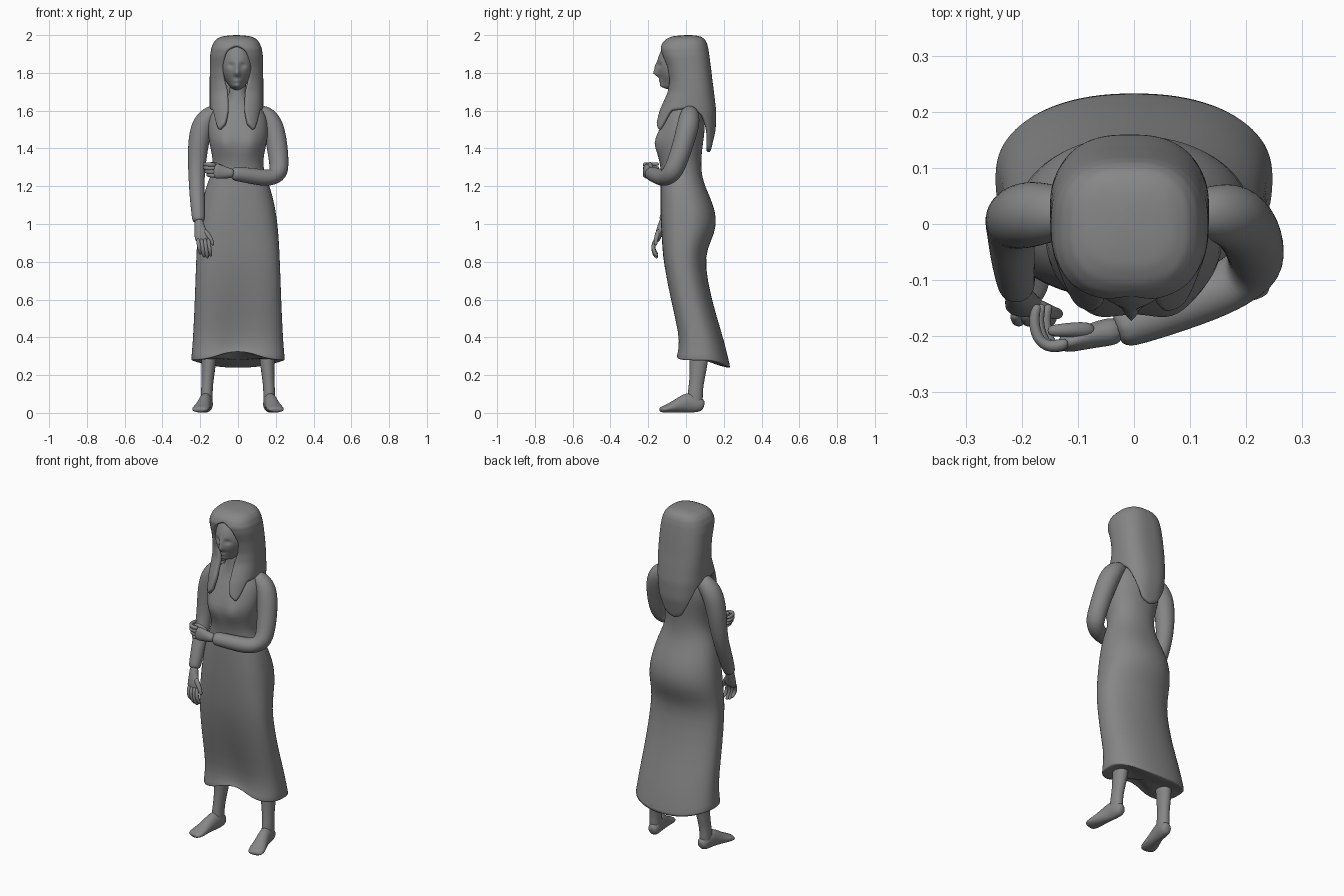
import bpy, bmesh, math
from mathutils import Vector

grey = bpy.data.materials.new("dark_grey")
grey.diffuse_color = (.24, .24, .24, 1)


def finish(name, bm, subsurf=0, thick=0):
    bmesh.ops.remove_doubles(bm, verts=bm.verts, dist=0.0005)
    bmesh.ops.recalc_face_normals(bm, faces=bm.faces)
    for f in bm.faces:
        f.smooth = True
    me = bpy.data.meshes.new(name)
    bm.to_mesh(me)
    bm.free()
    me.materials.append(grey)
    ob = bpy.data.objects.new(name, me)
    bpy.context.collection.objects.link(ob)
    if thick:
        m = ob.modifiers.new("thickness", "SOLIDIFY")
        m.thickness, m.offset = thick, -1
    if subsurf:
        m = ob.modifiers.new("smooth", "SUBSURF")
        m.levels = m.render_levels = subsurf
    return ob


def skin(bm, rings, closed=True):
    vs = [[bm.verts.new(p) for p in r] for r in rings]
    n = len(vs[0])
    for a, b in zip(vs, vs[1:]):
        for i in range(n if closed else n - 1):
            j = (i + 1) % n
            bm.faces.new((a[i], a[j], b[j], b[i]))
    return vs


def tube(name, pts, ref=(0, 1, 0), n=10):
    """Limb along points (x, y, z, side radius[, other radius])."""
    P = [Vector(p[:3]) for p in pts]
    rings = []
    for i, p in enumerate(pts):
        t = (P[min(i + 1, len(P) - 1)] - P[max(i - 1, 0)]).normalized()
        u = t.cross(Vector(ref)).normalized()
        w = u.cross(t)
        ra, rb = p[3] * 1.06, p[-1] * 1.06
        rings.append([P[i] + u * ra * math.cos(k * math.tau / n) + w * rb * math.sin(k * math.tau / n)
                      for k in range(n)])
    bm = bmesh.new()
    vs = skin(bm, rings)
    bm.faces.new(vs[0])
    bm.faces.new(vs[-1])
    return finish(name, bm, 2)


def interp(tab, t, c=1):
    tab = sorted(tab)
    if t <= tab[0][0]:
        return tab[0][c]
    for a, b in zip(tab, tab[1:]):
        if t <= b[0]:
            return a[c] + (b[c] - a[c]) * (t - a[0]) / (b[0] - a[0])
    return tab[-1][c]


def spow(v, e):
    return math.copysign(abs(v) ** e, v)


def gauss(*terms):
    return math.exp(-sum((d / s) ** 2 for d, s in terms))


# dress with neck: z, half width, front y, back y
body = [(1.78, .042, -.08, .02), (1.69, .044, -.075, .04), (1.65, .065, -.085, .06),
        (1.62, .12, -.09, .085), (1.57, .155, -.115, .098), (1.49, .16, -.145, .1),
        (1.43, .153, -.162, .09), (1.37, .138, -.15, .083), (1.31, .131, -.135, .08),
        (1.25, .147, -.132, .085), (1.19, .172, -.135, .105), (1.11, .192, -.135, .142),
        (1.03, .206, -.134, .163), (.95, .214, -.13, .152), (.87, .219, -.125, .112),
        (.78, .223, -.118, .1), (.6, .229, -.09, .135), (.42, .237, -.048, .19),
        (.34, .243, -.05, .212), (.275, .249, -.062, .236)]
rings = []
for z, rx, yf, yb in body:
    ring, low = [], max(0, min(1, (.8 - z) / .4))
    hip = max(0, min(1, (1.25 - z) / .25))
    for k in range(44):
        a = k * math.tau / 44
        e = 2 / (2.2 + (.7 * hip if math.sin(a) < 0 else -.15 * hip + .15 * low))
        x = rx * spow(math.cos(a), e)
        y = (yf + yb) / 2 + (yb - yf) / 2 * spow(math.sin(a), e)
        dz = 0
        if math.sin(a) < 0:      # bust, and the hollow between the legs
            for s in (-1, 1):
                y -= .024 * gauss((x - s * .07, .045), (z - 1.43, .05))
            y += .03 * low * gauss((x, .09))
        if z < .3:               # wavy hem
            dz = .05 * gauss((x, .14)) * max(0, -math.sin(a)) - .04 * max(0, math.sin(a)) ** 2
        ring.append((x, y, z + dz))
    rings.append(ring)
# closed underside of the skirt
for f, up in ((.985, .003), (.6, .012)):
    rings.append([(x * f, .087 + (y - .087) * f, z + up) for x, y, z in rings[len(body) - 1]])
bm = bmesh.new()
vs = skin(bm, rings)
bm.faces.new(vs[0])
bm.faces.new(vs[-1])
finish("dress", bm, 1)

# head, with a few soft bumps for the features
bm = bmesh.new()
bmesh.ops.create_uvsphere(bm, u_segments=64, v_segments=48, radius=1)
for v in bm.verts:
    x, y, z = v.co
    taper = 1 - .28 * max(0, -z) ** 1.5
    front = y < 0
    x, y, z = x * .088 * taper, y * .115 - .037, 1.84 + z * .135
    if front:
        y -= .024 * gauss((x, .014), (z - 1.797, .018)) + .014 * gauss((x, .011), (z - 1.83, .025))
        y -= .012 * gauss((x, .024), (z - 1.758, .011)) + .032 * gauss((x, .032), (z - 1.728, .02))
        for s in (-1, 1):
            y += .012 * gauss((x - s * .031, .017), (z - 1.84, .012))
    v.co = (x - .005, y, z)
finish("head", bm)

# hair: a shell parted around the face; z, half width, front y, back y
hair = [(2, 0, 0.01, 0.02), (1.9985, .04, -.035, .05), (1.993, .078, -.075, .078), (1.98, .105, -.105, .098),
        (1.96, .122, -.125, .11), (1.93, .134, -.138, .118), (1.89, .14, -.13, .124),
        (1.83, .141, -.108, .132), (1.76, .142, -.095, .14), (1.7, .142, -.1, .148),
        (1.6, .142, -.145, .16), (1.5, .136, -.178, .158), (1.38, .12, -.178, .13)]
opening = [(1.943, 0), (1.935, .03), (1.9, .058), (1.83, .074), (1.77, .068), (1.7, .046),
           (1.6, .044), (1.5, .07)]
hem = [(0, 1.375), (.12, 1.395), (.25, 1.47), (.38, 1.57), (.5, 1.61), (.72, 1.6),
       (.82, 1.53), (.9, 1.495), (1, 1.53)]
rows, cols, rings = 36, 64, []
for r in range(rows + 1):
    ring = []
    for c in range(cols + 1):
        s = 2 * c / cols - 1
        z = 2 - (2 - interp(hem, abs(s))) * (r / rows) ** 1.7
        rx, yf, yb = (interp(hair, z, k) for k in (1, 2, 3))
        w = interp(opening, z)
        part = math.asin(min(1, (w / rx)) ** 1.3) if w else 0
        a = s * (math.pi - part)
        ring.append((-.008 + rx * spow(math.sin(a), 2 / 2.6),
                     (yf + yb) / 2 + (yb - yf) / 2 * spow(math.cos(a), 2 / 2.6), z))
    rings.append(ring)
bm = bmesh.new()
skin(bm, rings, False)
finish("hair", bm, 1, .026)

# arms: one hanging, one folded across the waist
tube("hanging_arm", [(-.09, .02, 1.595, .035), (-.14, .02, 1.585, .05), (-.185, .018, 1.535, .06),
                     (-.208, .012, 1.45, .057), (-.217, .005, 1.34, .049), (-.22, -.015, 1.24, .042),
                     (-.216, -.06, 1.14, .04), (-.21, -.108, 1.03, .034), (-.209, -.116, 1.01, .03)])
tube("folded_arm", [(.09, .02, 1.595, .035), (.14, .02, 1.585, .05), (.18, .015, 1.535, .06),
                    (.204, -.01, 1.44, .056), (.217, -.045, 1.33, .053), (.217, -.075, 1.265, .053),
                    (.17, -.112, 1.24, .047), (.08, -.15, 1.253, .042), (0, -.178, 1.265, .039),
                    (-.035, -.19, 1.268, .034)])

# hanging hand
tube("hanging_palm", [(-.209, -.114, 1.03, .024), (-.203, -.132, .98, .026, .021),
                      (-.193, -.147, .94, .039, .018), (-.186, -.156, .905, .038, .014)])
for i in range(4):
    x = -.213 + i * .018
    drop = (.0, .015, .02, .01)[i]
    tube("hanging_finger", [(x, -.158, .925, .011), (x + .006, -.176, .885, .011),
                            (x + .012, -.17, .86 - drop, .0105), (x + .016, -.15, .838 - drop, .008)], n=8)
tube("hanging_thumb", [(-.185, -.14, .97, .015), (-.155, -.155, .94, .013),
                       (-.138, -.16, .91, .011), (-.132, -.16, .885, .008)], n=8)

# folded hand, fingers curling back towards the body
tube("folded_palm", [(-.02, -.188, 1.268, .026), (-.06, -.195, 1.27, .024, .028),
                     (-.1, -.206, 1.278, .02, .04), (-.135, -.216, 1.283, .016, .038)], ref=(0, 0, 1))
for i in range(4):
    z, cut = 1.256 + i * .019, (.02, .008, 0, 0)[i]
    tube("folded_finger", [(-.115, -.211, z, .012), (-.15 + cut / 2, -.222, z + .002, .012),
                           (-.174 + cut, -.205, z + .003, .011), (-.18 + cut, -.165, z + .004, .01),
                           (-.17 + cut, -.142, z + .004, .008)], ref=(0, 0, 1), n=8)
tube("folded_thumb", [(-.07, -.19, 1.288, .016), (-.105, -.188, 1.31, .014),
                      (-.135, -.19, 1.318, .012), (-.155, -.19, 1.318, .009)], ref=(0, 0, 1), n=8)

# legs and feet
for s in (-1, 1):
    tube("leg", [(s * .166, .045, .02, .03, .036), (s * .166, .048, .07, .032, .042),
                 (s * .165, .05, .12, .031, .039), (s * .161, .057, .17, .031, .039),
                 (s * .155, .068, .26, .038, .048), (s * .15, .066, .33, .042, .052)])
    tube("foot", [(s * .16, .096, .035, .02, .022), (s * .163, .075, .042, .033, .04),
                  (s * .17, .02, .058, .034, .057), (s * .178, -.02, .046, .036, .045),
                  (s * .187, -.06, .033, .041, .032), (s * .196, -.1, .023, .047, .022),
                  (s * .203, -.125, .018, .042, .016), (s * .206, -.138, .015, .03, .01)], ref=(0, 0, 1))
